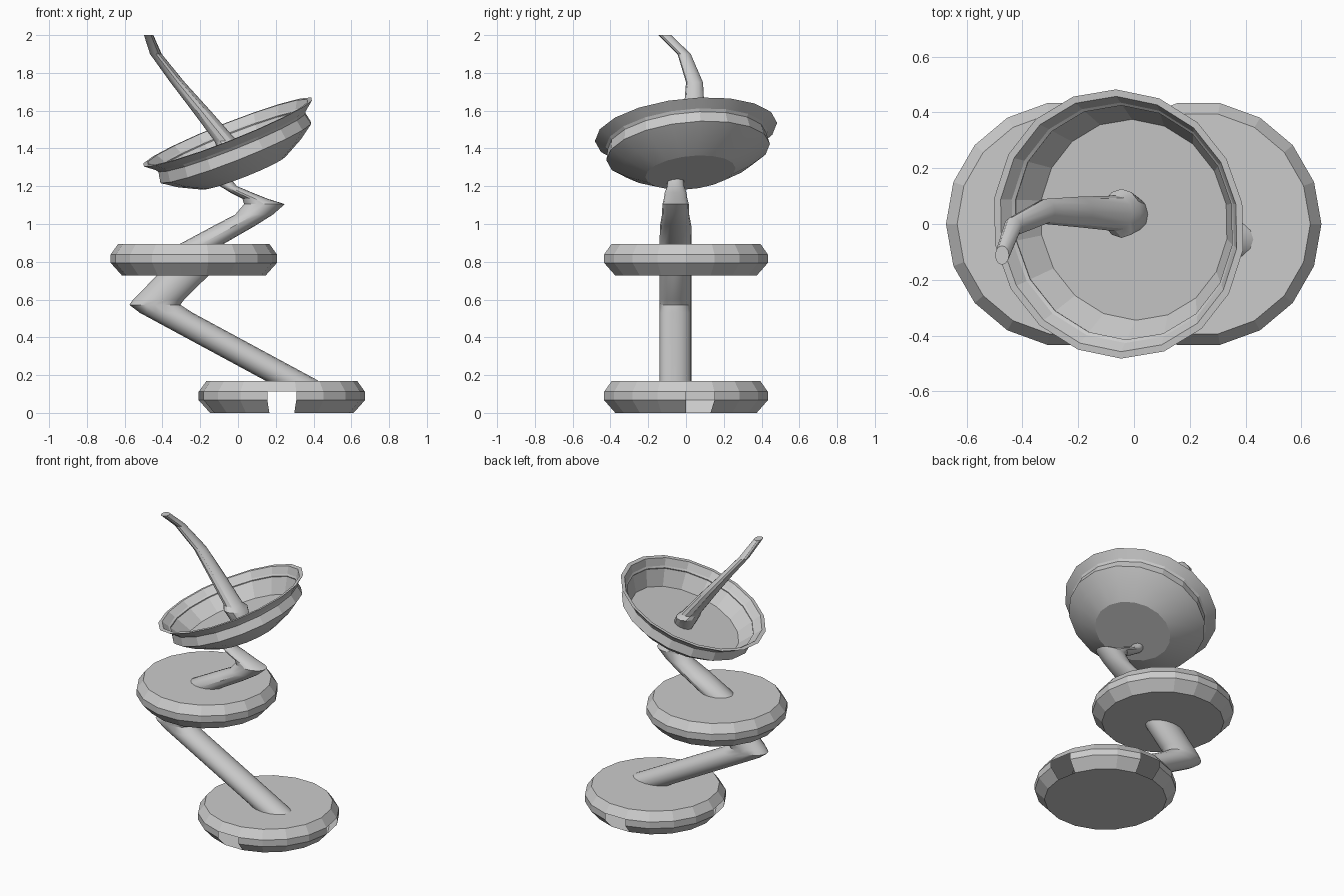
import bpy, math
from mathutils import Vector, Matrix

if "Cube" in bpy.data.objects:
    bpy.data.objects.remove(bpy.data.objects["Cube"])

SIDES = 18


def make_object(name, verts, faces, smooth=None):
    mesh = bpy.data.meshes.new(name)
    mesh.from_pydata(verts, [], faces)
    mesh.update()
    ob = bpy.data.objects.new(name, mesh)
    bpy.context.collection.objects.link(ob)
    if smooth:
        bpy.ops.object.select_all(action='DESELECT')
        ob.select_set(True)
        bpy.context.view_layer.objects.active = ob
        bpy.ops.object.shade_smooth_by_angle(angle=math.radians(smooth))
    return ob


def skin(rings, n, holes=()):
    """Join rings of n points from bottom to top, cap both ends, skip hole faces."""
    verts = [p for ring in rings for p in ring]
    faces = [tuple(reversed(range(n)))]
    for r in range(len(rings) - 1):
        for i in range(n):
            if (r, i) not in holes:
                j = (i + 1) % n
                faces.append((r*n + i, r*n + j, (r+1)*n + j, (r+1)*n + i))
    last = (len(rings) - 1) * n
    faces.append(tuple(range(last, last + n)))
    return verts, faces


def lathe(name, profile, place, phase=0, holes=(), smooth=None):
    rings = []
    for r, z in profile:
        angles = [2 * math.pi * i / SIDES + phase for i in range(SIDES)]
        rings.append([place @ Vector((r * math.cos(a), r * math.sin(a), z)) for a in angles])
    return make_object(name, *skin(rings, SIDES, holes), smooth)


def tube(name, sections, n=16, smooth=30):
    """Level rings given as x, y, z, half width, half depth."""
    rings = [[Vector((x + a * math.cos(2 * math.pi * i / n),
                      y + b * math.sin(2 * math.pi * i / n), z)) for i in range(n)]
             for x, y, z, a, b in sections]
    return make_object(name, *skin(rings, n), smooth)


# Round base with four open windows, and the matching middle disc
disc = [(0.38, 0), (0.44, 0.067), (0.44, 0.112), (0.40, 0.168)]
windows = {(row, i) for row in (0, 1) for i in (0, 4, 9, 13)}
lathe("base_disc", disc, Matrix.Translation((0.232, 0, 0)), holes=windows)
lathe("middle_disc", disc, Matrix.Translation((-0.234, 0, 0.727)))

# Tilted bowl: outside from the bottom up, over the lip, down to the inner floor
axis = Vector((-0.365, -0.10, 0.925)).normalized()
tilt = Vector((0, 0, 1)).rotation_difference(axis).to_matrix().to_4x4()
bowl = [(0.24, -0.232), (0.355, -0.172), (0.435, -0.115), (0.422, -0.05),
        (0.485, 0), (0.46, 0), (0.362, -0.15)]
lathe("bowl", bowl, Matrix.Translation((-0.055, 0, 1.487)) @ tilt,
      phase=math.radians(10), smooth=15)

# Zigzag stem running from the base through the middle disc to the bowl
y = -0.055
tube("zigzag_stem", [
    (0.30, y, 0.16, 0.14, 0.085), (0.277, y, 0.175, 0.14, 0.085),
    (-0.38, y, 0.53, 0.14, 0.085), (-0.44, y, 0.572, 0.135, 0.085),
    (-0.42, y, 0.60, 0.135, 0.085), (-0.29, y, 0.73, 0.137, 0.085),
    (-0.20, y, 0.89, 0.116, 0.085), (-0.02, y, 0.99, 0.11, 0.083),
    (0.085, y, 1.05, 0.10, 0.072), (0.14, y, 1.105, 0.108, 0.07),
    (0.09, y, 1.134, 0.066, 0.062), (0.018, y, 1.166, 0.058, 0.058),
    (-0.05, y, 1.20, 0.045, 0.045), (-0.09, y, 1.25, 0.04, 0.043)])

# Tapering arm with a collar where it leaves the bowl floor
tube("upper_arm", [
    (0.0, 0.035, 1.32, 0.06, 0.05), (-0.015, 0.035, 1.36, 0.07, 0.065),
    (-0.045, 0.038, 1.415, 0.07, 0.088), (-0.065, 0.038, 1.44, 0.06, 0.064),
    (-0.195, 0.043, 1.60, 0.049, 0.055), (-0.32, 0.045, 1.75, 0.038, 0.045),
    (-0.435, -0.01, 1.90, 0.031, 0.035), (-0.473, -0.112, 2.0, 0.025, 0.034)], n=12)
